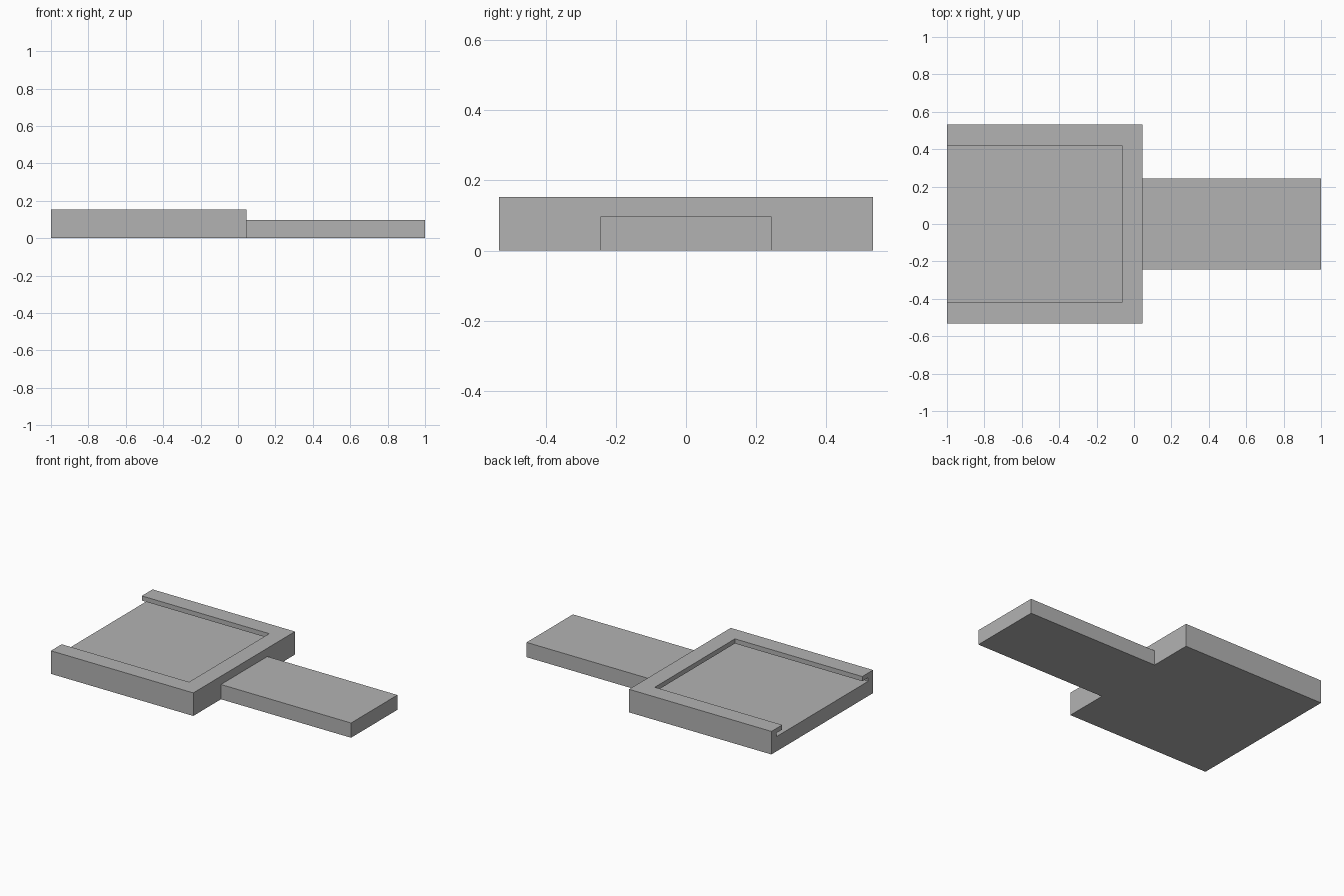
import bpy

cube = bpy.data.objects.get("Cube")
if cube:
    bpy.data.objects.remove(cube, do_unlink=True)

# One plain grey for the whole model
grey = bpy.data.materials.new("plain grey")
grey.use_nodes = True
colour = (0.45, 0.45, 0.45, 1)
grey.diffuse_color = colour
grey.node_tree.nodes["Principled BSDF"].inputs["Base Color"].default_value = colour


def box(name, x0, x1, half_y, z0, z1):
    """Box centred on y = 0, given by its x and z limits."""
    bpy.ops.mesh.primitive_cube_add(size=1)
    ob = bpy.context.object
    ob.name = ob.data.name = name
    for v in ob.data.vertices:
        v.co.x = x1 if v.co.x > 0 else x0
        v.co.y = half_y if v.co.y > 0 else -half_y
        v.co.z = z1 if v.co.z > 0 else z0
    ob.data.materials.append(grey)
    return ob


def combine(target, tool, operation):
    """Apply a boolean to the target and discard the tool."""
    tool.hide_render = True
    mod = target.modifiers.new(operation.title(), "BOOLEAN")
    mod.object = tool
    mod.operation = operation
    mod.solver = "EXACT"
    bpy.context.view_layer.objects.active = target
    bpy.ops.object.modifier_apply(modifier=mod.name)
    bpy.data.objects.remove(tool, do_unlink=True)


FLOOR = 0.098   # pocket floor, level with the tongue
LIP = 0.122     # underside of the overhanging lip
TOP = 0.153

# Holder block with its flat tongue
holder = box("slide_holder", -1, 0.045, 0.533, 0, TOP)
combine(holder, box("tongue", 0, 1, 0.243, 0, FLOOR), "UNION")

# Wide slot under the lip, then the narrower opening above it, both open at -x
combine(holder, box("slot_cutter", -1.1, -0.01, 0.482, FLOOR, LIP), "DIFFERENCE")
combine(holder, box("opening_cutter", -1.1, -0.065, 0.42, 0.11, 0.2), "DIFFERENCE")
